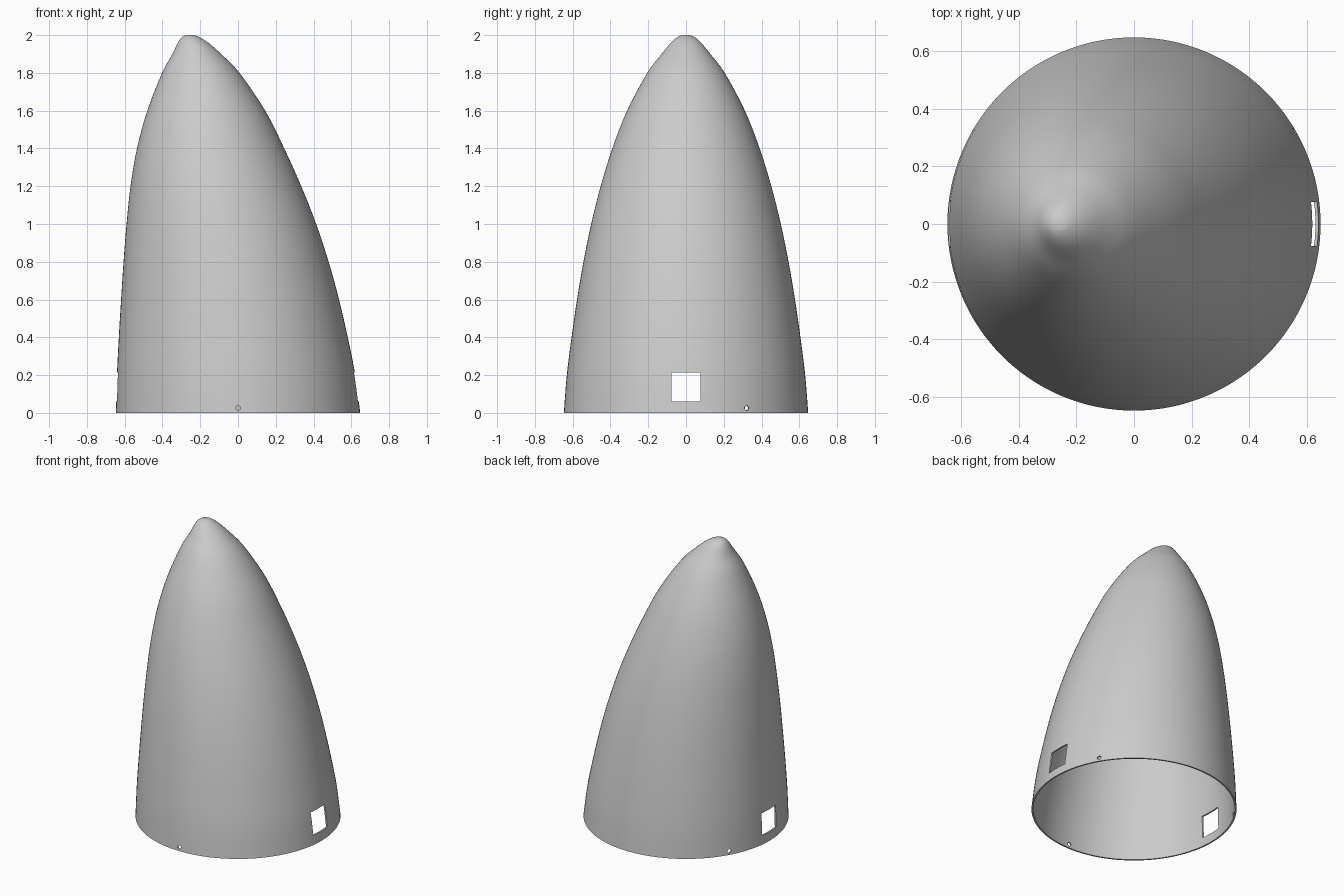
import bpy
import bmesh
from math import cos, sin, pi, radians
from mathutils import Matrix, Vector

cube = bpy.data.objects.get("Cube")
if cube:
    bpy.data.objects.remove(cube, do_unlink=True)

SIDES = 128
INNER = 0.984     # scale of the inner skin

# Sections of the leaning cone: height, centre x, radius
SECTIONS = [Vector(s) for s in (
    (0, 0, 0.647), (0.2, -0.01, 0.631), (0.4, -0.025, 0.606), (0.6, -0.042, 0.577),
    (0.8, -0.063, 0.543), (1.0, -0.088, 0.502), (1.2, -0.117, 0.452),
    (1.4, -0.145, 0.39), (1.6, -0.168, 0.312), (1.8, -0.197, 0.205),
    (1.9, -0.218, 0.129), (1.96, -0.238, 0.08), (1.988, -0.25, 0.047), (2.0, -0.253, 0.022))]


def smooth_sections(points, steps=4):
    """Catmull-Rom interpolation through the sections."""
    result = []
    for i in range(len(points) - 1):
        b, c = points[i], points[i + 1]
        a = points[i - 1] if i else 2 * b - c
        d = points[i + 2] if i + 2 < len(points) else 2 * c - b
        for k in range(steps):
            t = k / steps
            result.append(b + 0.5 * t * (c - a + t * (2 * a - 5 * b + 4 * c - d
                          + t * (3 * (b - c) + d - a))))
    return result + [points[-1]]


def make_object(name, bm):
    bmesh.ops.recalc_face_normals(bm, faces=bm.faces)
    mesh = bpy.data.meshes.new(name)
    bm.to_mesh(mesh)
    bm.free()
    obj = bpy.data.objects.new(name, mesh)
    bpy.context.collection.objects.link(obj)
    return obj


# Hollow shell: outer skin, inner skin and a flat rim between them
bm = bmesh.new()
profile = smooth_sections(SECTIONS)
skins = []
for scale in (1, INNER):
    rings = []
    for z, x, r in profile:
        rings.append([bm.verts.new(Vector((x + r * cos(2 * pi * i / SIDES),
                                           r * sin(2 * pi * i / SIDES), z)) * scale)
                      for i in range(SIDES)])
    skins.append(rings)
bands = [pair for rings in skins for pair in zip(rings, rings[1:])]
bands.append((skins[0][0], skins[1][0]))
for low, high in bands:
    for i in range(SIDES):
        j = (i + 1) % SIDES
        bm.faces.new((low[i], low[j], high[j], high[i]))
for rings in skins:
    bm.faces.new(rings[-1])
shell = make_object("nose_shell", bm)

# Cutter: square window passing through both sides
bm = bmesh.new()
bmesh.ops.create_cube(bm, size=1, matrix=Matrix.Translation((0, 0, 0.138))
                      @ Matrix.Diagonal((2, 0.154, 0.154, 1)))
cutters = [make_object("window_cutter", bm)]

# Cutters: three small radial screw holes near the rim
for angle in (-90, 30, 150):
    bm = bmesh.new()
    bmesh.ops.create_cone(
        bm, cap_ends=True, segments=24, radius1=0.013, radius2=0.013, depth=0.2,
        matrix=Matrix.Rotation(radians(angle), 4, "Z")
        @ Matrix.Translation((0.647, 0, 0.026)) @ Matrix.Rotation(pi / 2, 4, "Y"))
    cutters.append(make_object("screw_hole_cutter", bm))

bpy.ops.object.select_all(action="DESELECT")
bpy.context.view_layer.objects.active = shell
shell.select_set(True)
for cutter in cutters:
    cut = shell.modifiers.new("cut", "BOOLEAN")
    cut.operation = "DIFFERENCE"
    cut.solver = "EXACT"
    cut.object = cutter
    bpy.ops.object.modifier_apply(modifier=cut.name)
    bpy.data.objects.remove(cutter, do_unlink=True)

# Smooth skins with crisp rim and openings
bpy.ops.object.shade_smooth_by_angle(angle=radians(30))

grey = bpy.data.materials.new("plain_grey")
grey.use_nodes = True
colour = (0.6, 0.6, 0.6, 1)
grey.diffuse_color = colour
grey.node_tree.nodes["Principled BSDF"].inputs["Base Color"].default_value = colour
shell.data.materials.clear()
shell.data.materials.append(grey)
